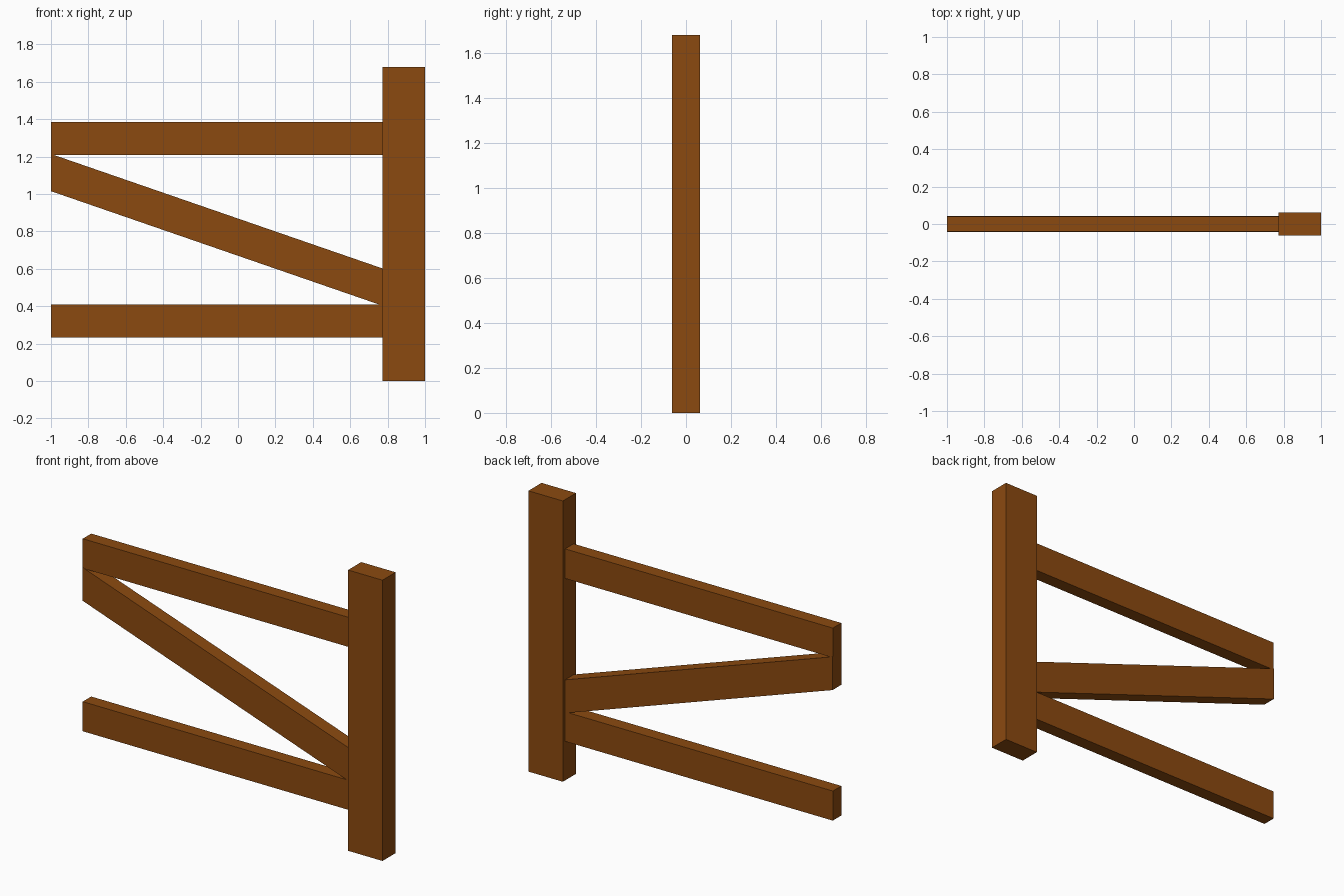
import bpy

cube = bpy.data.objects.get("Cube")
if cube:
    bpy.data.objects.remove(cube, do_unlink=True)

# One brown wood colour
wood = bpy.data.materials.new("brown_wood")
wood.use_nodes = True
brown = (0.26, 0.068, 0.005, 1)
wood.diffuse_color = brown
bsdf = wood.node_tree.nodes["Principled BSDF"]
bsdf.inputs["Base Color"].default_value = brown
bsdf.inputs["Roughness"].default_value = 0.9


def plank(name, left, right, half_depth):
    """Plank with upright ends; each end is (x, bottom, top)."""
    (x0, b0, t0), (x1, b1, t1) = left, right
    outline = [(x0, b0), (x1, b1), (x1, t1), (x0, t0)]
    verts = [(x, y, z) for y in (-half_depth, half_depth) for x, z in outline]
    sides = [(i, i + 4, (i + 1) % 4 + 4, (i + 1) % 4) for i in range(4)]
    mesh = bpy.data.meshes.new(name)
    mesh.from_pydata(verts, [], [(0, 1, 2, 3), (7, 6, 5, 4)] + sides)
    mesh.validate()
    mesh.materials.append(wood)
    obj = bpy.data.objects.new(name, mesh)
    bpy.context.collection.objects.link(obj)
    return obj


END, POST = -1.0, 0.772

# Upright post
plank("post", (POST, 0, 1.68), (1, 0, 1.68), 0.062)

# Horizontal rails
for name, low, high in (("lower_rail", 0.233, 0.41), ("upper_rail", 1.208, 1.385)):
    plank(name, (END, low, high), (POST, low, high), 0.04)

# Slanted brace between the rails
plank("diagonal_brace", (END, 1.015, 1.214), (POST, 0.403, 0.602), 0.042)

# Consistent outward normals
import bmesh
for obj in bpy.context.collection.objects:
    if obj.type == "MESH" and wood.name in obj.data.materials:
        bm = bmesh.new()
        bm.from_mesh(obj.data)
        bmesh.ops.recalc_face_normals(bm, faces=bm.faces)
        bm.to_mesh(obj.data)
        bm.free()
